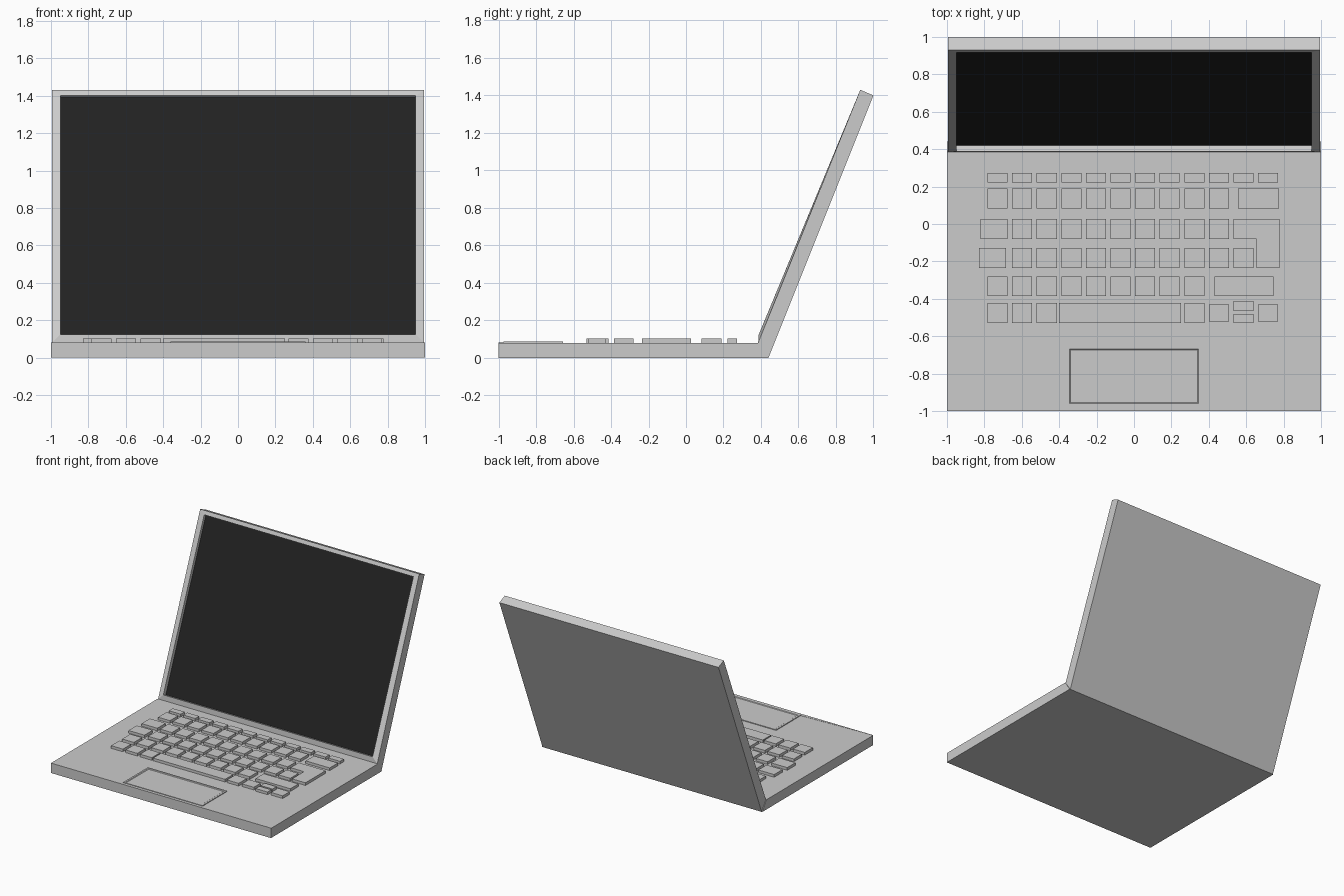
import bpy, bmesh
from mathutils import Vector

if "Cube" in bpy.data.objects:
    bpy.data.objects.remove(bpy.data.objects["Cube"])


def finish(name, bm):
    bmesh.ops.recalc_face_normals(bm, faces=bm.faces)
    me = bpy.data.meshes.new(name)
    bm.to_mesh(me)
    bm.free()
    ob = bpy.data.objects.new(name, me)
    bpy.context.collection.objects.link(ob)
    return ob


def prism(bm, pts, move):
    """Extrude a closed outline along a vector."""
    face = bm.faces.new([bm.verts.new(p) for p in pts])
    ext = bmesh.ops.extrude_face_region(bm, geom=[face], use_keep_orig=True)
    verts = [g for g in ext["geom"] if isinstance(g, bmesh.types.BMVert)]
    bmesh.ops.translate(bm, verts=verts, vec=Vector(move))
    return verts


def rect(x0, x1, y0, y1):
    return [(x0, y0), (x1, y0), (x1, y1), (x0, y1)]


# base slab, back edge bevelled to meet the lid
bm = bmesh.new()
prism(bm, [(-1, y, z) for y, z in [(-1, 0), (0.44, 0), (0.385, 0.08), (-1, 0.08)]], (2, 0, 0))
finish("base", bm)

# lid shell with recessed opening
W, S = 0.995, 0.95


def loop(bm, w, low, high):
    return [bm.verts.new(p) for p in
            [(-w, *low), (w, *low), (w, *high), (-w, *high)]]


bm = bmesh.new()
screen_low, screen_high = (0.42, 0.112), (0.94, 1.391)
rings = [loop(bm, W, (0.44, 0), (1.0, 1.40)),        # back
         loop(bm, W, (0.385, 0.08), (0.93, 1.43)),   # front outer
         loop(bm, S, (0.388, 0.124), (0.918, 1.40)),  # opening
         loop(bm, S, screen_low, screen_high)]       # recess floor edge
bm.faces.new(rings[0])
for a, b in zip(rings, rings[1:]):
    for i in range(4):
        j = (i + 1) % 4
        bm.faces.new([a[i], a[j], b[j], b[i]])
finish("lid", bm)

# display panel closing the recess
bm = bmesh.new()
face = bm.faces.new(loop(bm, S, screen_low, screen_high))
screen = finish("screen", bm)
mat = bpy.data.materials.new("screen_black")
mat.diffuse_color = (0.016, 0.016, 0.016, 1)
mat.use_nodes = True
mat.node_tree.nodes["Principled BSDF"].inputs["Base Color"].default_value = mat.diffuse_color
screen.data.materials.append(mat)

# keyboard
bm = bmesh.new()
PITCH, KEY = 0.1315, 0.107


def key(outline):
    prism(bm, [(x, y, 0.078) for x, y in outline], (0, 0, 0.024))


def col(i):
    x = -0.783 + PITCH * i
    return x, x + KEY


def row(y0, y1, cols, *wide):
    for i in cols:
        key(rect(*col(i), y0, y1))
    for x0, x1 in wide:
        key(rect(x0, x1, y0, y1))


row(0.222, 0.273, range(12))
row(0.083, 0.19, range(10), (0.557, 0.775))
row(-0.08, 0.028, range(1, 10), (-0.82, -0.676))
row(-0.235, -0.128, [*range(1, 9), 9, 10], (-0.83, -0.685))
row(-0.385, -0.28, range(9), (0.43, 0.745))
row(-0.528, -0.422, [0, 1, 2, 8], (-0.402, 0.252))
# L-shaped enter key
key([(0.533, 0.028), (0.533, -0.08), (0.655, -0.08),
     (0.655, -0.235), (0.777, -0.235), (0.777, 0.028)])
# arrow keys
row(-0.52, -0.43, [9, 11])
row(-0.465, -0.413, [10])
row(-0.53, -0.48, [10])
finish("keyboard_keys", bm)

# touchpad with a shallow inset surface
bm = bmesh.new()
prism(bm, [(x, y, 0.078) for x, y in rect(-0.36, 0.36, -0.975, -0.655)], (0, 0, 0.008))
top = max(bm.faces, key=lambda f: f.calc_center_median().z)
bmesh.ops.inset_region(bm, faces=[top], thickness=0.02)
bmesh.ops.inset_region(bm, faces=[top], thickness=0.008, depth=-0.004)
finish("touchpad", bm)

# thin tapered lip along the front edge
bm = bmesh.new()
prism(bm, [(-1, -1, 0.078), (1, -1, 0.078), (0.36, -0.973, 0.078), (-0.36, -0.973, 0.078)],
      (0, 0, 0.0035))
finish("front_lip", bm)
